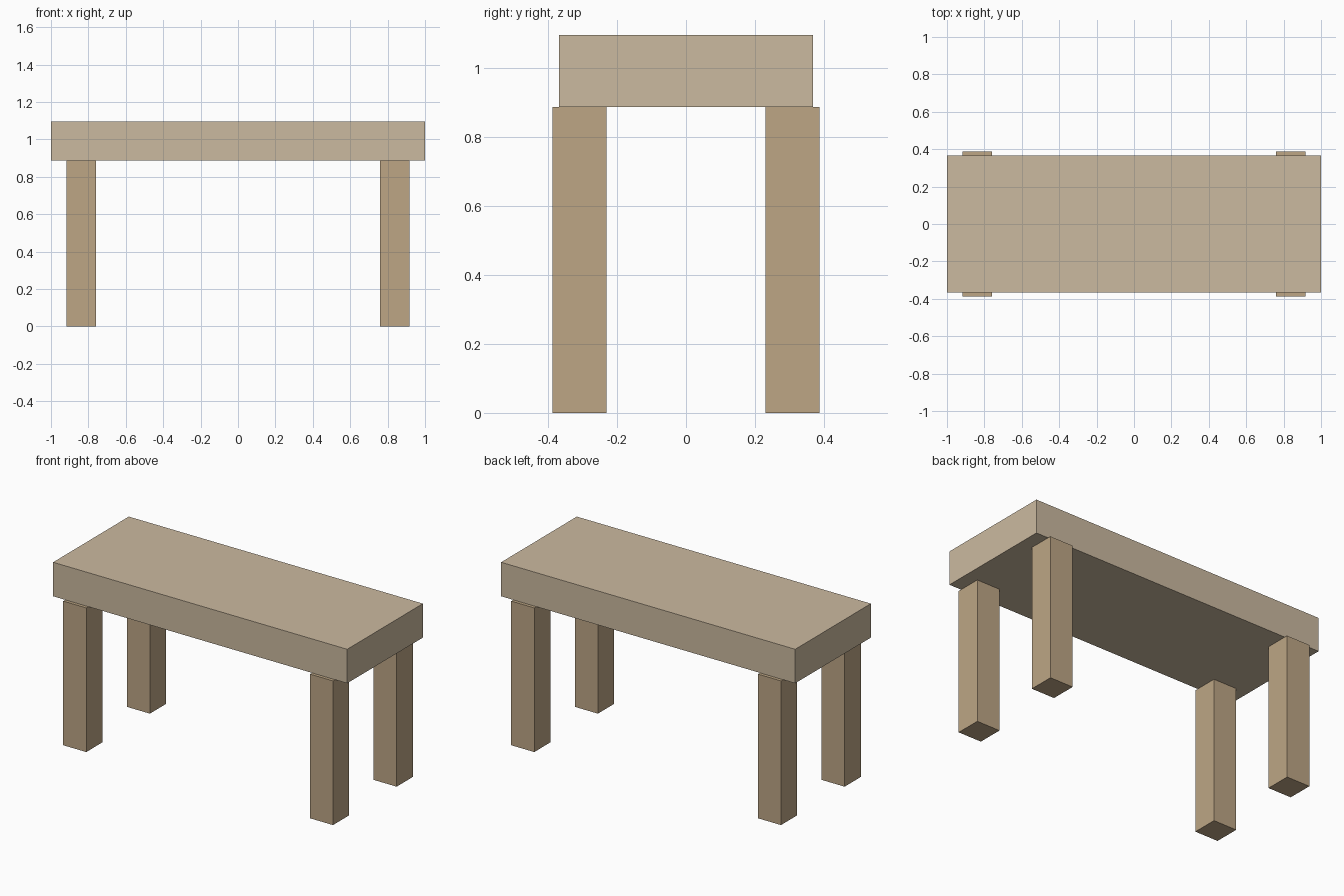
import bpy

if "Cube" in bpy.data.objects:
    bpy.data.objects.remove(bpy.data.objects["Cube"])


def material(name, color):
    mat = bpy.data.materials.new(name)
    mat.diffuse_color = (*color, 1)
    mat.use_nodes = True
    mat.node_tree.nodes["Principled BSDF"].inputs["Base Color"].default_value = mat.diffuse_color
    return mat


def box(name, size, center, mat):
    bpy.ops.mesh.primitive_cube_add(size=1, location=center)
    obj = bpy.context.object
    obj.name = name
    obj.scale = size
    bpy.ops.object.transform_apply(location=False, rotation=False, scale=True)
    obj.data.materials.append(mat)
    return obj


light_wood = material("light_wood", (0.60, 0.49, 0.35))
leg_wood = material("leg_wood", (0.51, 0.38, 0.235))

LEG_H, TOP_H = 0.886, 0.209

# Thick slab top
box("bench_top", (2.0, 0.735, TOP_H), (0, 0, LEG_H + TOP_H / 2), light_wood)

# Four square legs, slightly proud of the slab at front and back
for side, sx in (("left", -1), ("right", 1)):
    for end, sy in (("front", -1), ("back", 1)):
        box(f"{end}_{side}_leg", (0.157, 0.157, LEG_H),
            (sx * 0.839, sy * 0.309, LEG_H / 2), leg_wood)
